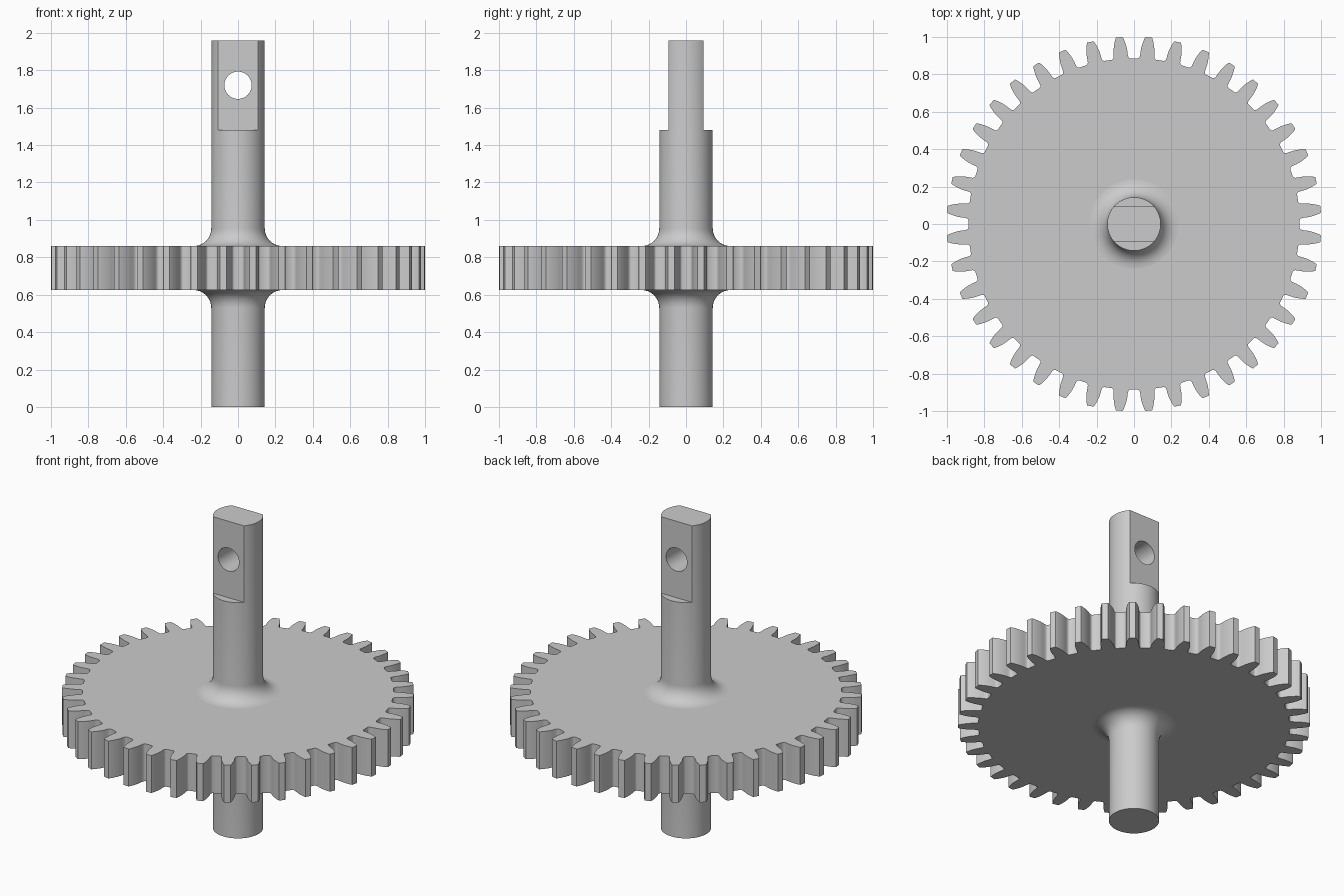
import bpy, bmesh
from math import sin, cos, pi, radians
from mathutils import Matrix

cube = bpy.data.objects.get("Cube")
if cube:
    bpy.data.objects.remove(cube, do_unlink=True)

TEETH = 40
GEAR_LOW, GEAR_HIGH = 0.625, 0.86
SHAFT_R, SHAFT_TOP = 0.143, 1.96
FILLET = 0.095
FLAT_Y, FLAT_Z = 0.094, 1.48

steel = bpy.data.materials.new("plain grey steel")
steel.use_nodes = True
grey = (0.6, 0.6, 0.6, 1)
steel.diffuse_color = grey
steel.node_tree.nodes["Principled BSDF"].inputs["Base Color"].default_value = grey


def make_object(name, bm):
    bmesh.ops.recalc_face_normals(bm, faces=bm.faces)
    mesh = bpy.data.meshes.new(name)
    bm.to_mesh(mesh)
    bm.free()
    mesh.materials.append(steel)
    obj = bpy.data.objects.new(name, mesh)
    bpy.context.collection.objects.link(obj)
    return obj


def activate(obj):
    bpy.ops.object.select_all(action='DESELECT')
    obj.select_set(True)
    bpy.context.view_layer.objects.active = obj


def smooth(obj):
    activate(obj)
    bpy.ops.object.shade_smooth_by_angle(angle=radians(30))


def cut(obj, cutter):
    mod = obj.modifiers.new("cut", 'BOOLEAN')
    mod.operation = 'DIFFERENCE'
    mod.solver = 'EXACT'
    mod.object = cutter
    activate(obj)
    bpy.ops.object.modifier_apply(modifier=mod.name)
    bpy.data.objects.remove(cutter, do_unlink=True)


# Gear: one tooth flank (radius, half width) mirrored and repeated around
flank = [(0.886, 0.048), (0.889, 0.043), (0.896, 0.039), (0.908, 0.0375),
         (0.925, 0.037), (0.943, 0.035), (0.96, 0.0315), (0.978, 0.027),
         (0.992, 0.022), (1.001, 0.018)]
tooth = [(r, -w / r) for r, w in flank] + [(r, w / r) for r, w in reversed(flank)]
bm = bmesh.new()
outline = []
for i in range(TEETH):
    mid = 2 * pi * (i + 0.5) / TEETH
    for r, a in tooth:
        outline.append(bm.verts.new((r * cos(mid + a), r * sin(mid + a), GEAR_LOW)))
face = bm.faces.new(outline)
ext = bmesh.ops.extrude_face_region(bm, geom=[face], use_keep_orig=True)
top = [g for g in ext["geom"] if isinstance(g, bmesh.types.BMVert)]
bmesh.ops.translate(bm, verts=top, vec=(0, 0, GEAR_HIGH - GEAR_LOW))
smooth(make_object("gear_wheel", bm))

# Shaft: lathed profile with concave fillets against both gear faces
arc = [i * pi / 16 for i in range(9)]
rim = SHAFT_R + FILLET
profile = [(0, 0), (SHAFT_R, 0)]
profile += [(rim - FILLET * cos(a), GEAR_LOW - FILLET + FILLET * sin(a)) for a in arc]
profile += [(rim - FILLET * cos(a), GEAR_HIGH + FILLET - FILLET * sin(a)) for a in reversed(arc)]
profile += [(SHAFT_R, SHAFT_TOP), (0, SHAFT_TOP)]
bm = bmesh.new()
points = [bm.verts.new((r, 0, z)) for r, z in profile]
edges = [bm.edges.new(pair) for pair in zip(points, points[1:])]
bmesh.ops.spin(bm, geom=points + edges, cent=(0, 0, 0), axis=(0, 0, 1),
               angle=2 * pi, steps=64, use_merge=True)
bmesh.ops.remove_doubles(bm, verts=bm.verts, dist=1e-5)
shaft = make_object("shaft", bm)

# Two flats milled at the top of the shaft
for side in (-1, 1):
    bm = bmesh.new()
    bmesh.ops.create_cube(bm, size=1, matrix=Matrix.Translation(
        (0, side * (FLAT_Y + 0.5), FLAT_Z + 0.5)))
    cut(shaft, make_object("flat_cutter", bm))

# Cross hole through the flats
bm = bmesh.new()
bmesh.ops.create_cone(bm, cap_ends=True, segments=48, radius1=0.073, radius2=0.073,
                      depth=1, matrix=Matrix.Translation((0, 0, 1.72))
                      @ Matrix.Rotation(pi / 2, 4, 'X'))
cut(shaft, make_object("hole_cutter", bm))
smooth(shaft)
